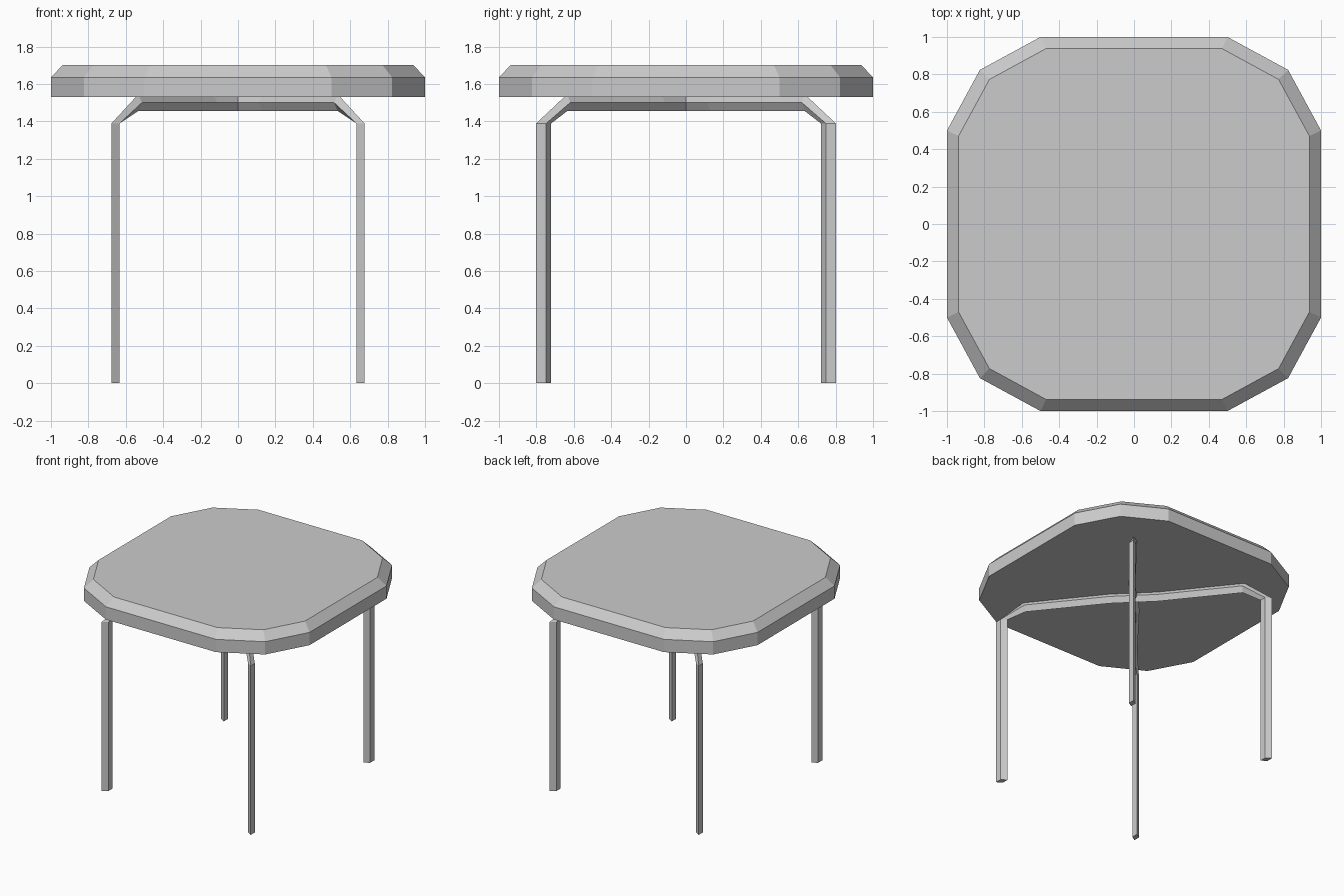
import bpy, bmesh

if "Cube" in bpy.data.objects:
    bpy.data.objects.remove(bpy.data.objects["Cube"])


def loft(name, rings, cap_start=True):
    """Skin a list of equal-length point rings into a flat-shaded object."""
    bm = bmesh.new()
    loops = [[bm.verts.new(p) for p in ring] for ring in rings]
    n = len(loops[0])
    for a, b in zip(loops, loops[1:]):
        for i in range(n):
            j = (i + 1) % n
            bm.faces.new((a[i], a[j], b[j], b[i]))
    if cap_start:
        bm.faces.new(loops[0][::-1])
    bm.faces.new(loops[-1])
    bmesh.ops.recalc_face_normals(bm, faces=bm.faces)
    mesh = bpy.data.meshes.new(name)
    bm.to_mesh(mesh)
    bm.free()
    obj = bpy.data.objects.new(name, mesh)
    bpy.context.collection.objects.link(obj)
    return obj


# Seat: twelve-sided slab with a chamfered top edge
def seat_ring(side, corner, half, z):
    quarter = [(side, half), (corner, corner), (half, side)]
    pts = []
    for _ in range(4):
        pts += [(x, y, z) for x, y in quarter]
        quarter = [(y, -x) for x, y in quarter]
    return pts


loft("seat", [
    seat_ring(0.5, 0.824, 1.0, 1.53),
    seat_ring(0.5, 0.824, 1.0, 1.635),
    seat_ring(0.47, 0.773, 0.938, 1.70),
])


# Leg frame: diamond-section bar running from the centre out and down
def diamond(centre, long_axis, short_axis):
    x, y, z = centre
    axes = (long_axis, short_axis)
    return [(x + s * a[0], y + s * a[1], z + s * a[2])
            for s in (1, -1) for a in axes]


up = (0, 0, 0.045)
out, across = (0.0215, 0.04, 0), (0.0215, -0.0135, 0)
legs = loft("leg_frame", [
    diamond((0, 0, 1.50), up, (0.0177, -0.0177, 0)),
    diamond((0.13, 0.13, 1.50), up, (0.0185, -0.0168, 0)),
    diamond((0.533, 0.635, 1.50), up, (0.0195, -0.0157, 0)),
    diamond((0.6555, 0.762, 1.388), out, across),
    diamond((0.6555, 0.762, 0), out, across),
], cap_start=False)

# Mirror to all four corners
mirror = legs.modifiers.new("four_corners", 'MIRROR')
mirror.use_axis = (True, True, False)
mirror.use_mirror_merge = False
